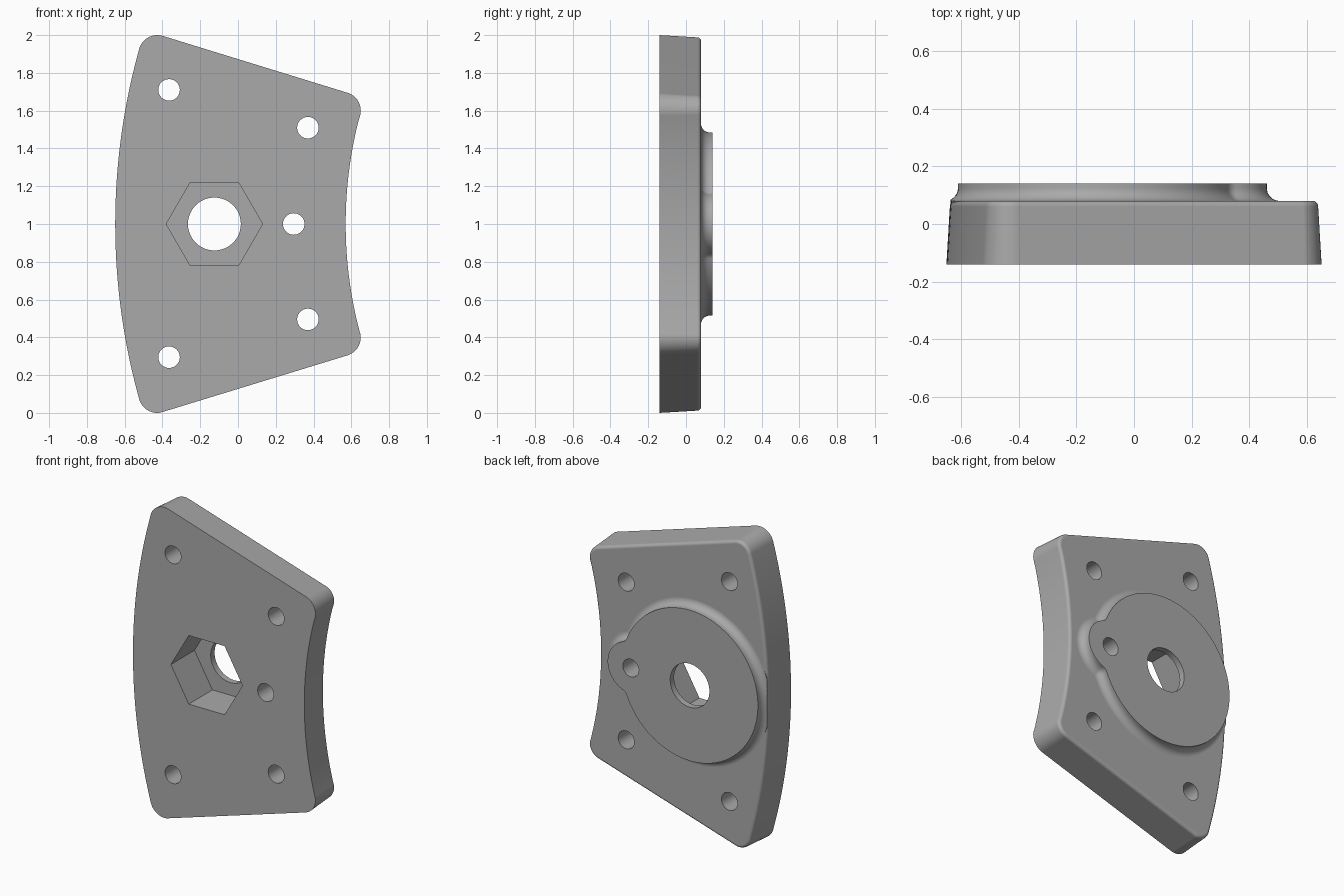
import bpy, bmesh, math

if "Cube" in bpy.data.objects:
    bpy.data.objects.remove(bpy.data.objects["Cube"])

CX, CZ = 2.8, 1.0            # centre of the two long edge arcs
R_OUT, R_IN, R_COR = 3.45, 2.23, 0.10


def arc(cx, cz, r, a0, a1, n):
    """n points along an arc, end point left out so arcs can be chained."""
    return [(cx + r * math.cos(a0 + (a1 - a0) * i / n),
             cz + r * math.sin(a0 + (a1 - a0) * i / n)) for i in range(n)]


def loft(name, rings):
    """Closed solid through rings given as (y, [(x, z), ...])."""
    bm = bmesh.new()
    rows = [[bm.verts.new((x, y, z)) for x, z in pts] for y, pts in rings]
    n = len(rows[0])
    for a, b in zip(rows, rows[1:]):
        for i in range(n):
            j = (i + 1) % n
            bm.faces.new((a[i], a[j], b[j], b[i]))
    bm.faces.new(rows[0])
    bm.faces.new(rows[-1])
    bmesh.ops.recalc_face_normals(bm, faces=bm.faces)
    me = bpy.data.meshes.new(name)
    bm.to_mesh(me)
    bm.free()
    ob = bpy.data.objects.new(name, me)
    bpy.context.collection.objects.link(ob)
    return ob


def plate_outline(o):
    """Rounded ring-sector outline, inset by o."""
    (lx, lz), (rx, rz) = (-0.427, 0.90), (0.55, 0.60)
    side = math.atan2(rx - lx, lz - rz)          # normal of the slanted edge
    left = math.pi - math.atan2(lz, CX - lx)
    right = math.atan2(rz, CX - rx)
    r, tau = R_COR - o, 2 * math.pi
    return (arc(rx, CZ + rz, r, -right, side, 12)
            + arc(lx, CZ + lz, r, side, left, 12)
            + arc(CX, CZ, R_OUT - o, left, tau - left, 40)
            + arc(lx, CZ - lz, r, tau - left, tau - side, 12)
            + arc(rx, CZ - rz, r, tau - side, tau + right, 12)
            + arc(CX, CZ, R_IN + o, math.pi + right, math.pi - right, 30))


def boss_outline(o):
    """Disc plus blended lobe, grown by o and kept within the plate edge."""
    x1, x2, r1, r2, f = -0.125, 0.295, 0.485, 0.165, 0.05
    d = x2 - x1
    a = ((r1 + f) ** 2 - (r2 + f) ** 2 + d * d) / (2 * d)
    h = math.sqrt((r1 + f) ** 2 - a * a)
    t1, t2, pi = math.atan2(h, a), math.atan2(h, a - d), math.pi
    pts = (arc(x2, CZ, r2 + o, -t2, t2, 24)
           + arc(x1 + a, CZ + h, f - o, pi + t2, pi + t1, 6)
           + arc(x1, CZ, r1 + o, t1, 2 * pi - t1, 96)
           + arc(x1 + a, CZ - h, f - o, pi - t1, pi - t2, 6))
    return [(max(x, CX - math.sqrt((R_OUT - 0.014) ** 2 - (z - CZ) ** 2)), z)
            for x, z in pts]


# plate: drafted sides and a rounded back edge
STEPS = 8
rings = [(-0.14, plate_outline(0))]
for i in range(STEPS + 1):
    t = math.pi / 2 * i / STEPS
    rings.append((0.06 + 0.02 * math.sin(t),
                  plate_outline(0.012 + 0.02 * (1 - math.cos(t)))))
plate = loft("mounting_plate", rings)

# raised boss with a concave fillet at its foot
F = 0.045
rings = [(0.04, boss_outline(F))]
for i in range(STEPS + 1):
    t = math.pi / 2 * i / STEPS
    rings.append((0.08 + F * (1 - math.cos(t)), boss_outline(F * (1 - math.sin(t)))))
rings.append((0.14, boss_outline(0)))
boss = loft("boss", rings)


def cutter(x, z, r, n, y1=0.2):
    ring = arc(x, z, r, 0, 2 * math.pi, n)
    return loft("cutter", [(-0.2, ring), (y1, ring)])


# screw holes, centre bore and hexagonal pocket
cutters = [cutter(x, z, 0.057, 32) for x, z in
           ((-0.365, 0.295), (-0.365, 1.71), (0.37, 0.495), (0.37, 1.51), (0.295, 1.0))]
cutters += [cutter(-0.125, CZ, 0.14, 48), cutter(-0.125, CZ, 0.255, 6, 0.10)]

bpy.context.view_layer.objects.active = plate
plate.select_set(True)
for tool in [boss] + cutters:
    mod = plate.modifiers.new("cut", 'BOOLEAN')
    mod.solver = 'EXACT'
    mod.operation = 'UNION' if tool is boss else 'DIFFERENCE'
    mod.object = tool
    bpy.ops.object.modifier_apply(modifier=mod.name)
    bpy.data.objects.remove(tool)

# smooth fillets, flat main faces
bpy.ops.object.shade_smooth_by_angle(angle=math.radians(30))
wn = plate.modifiers.new("flat_faces", 'WEIGHTED_NORMAL')
wn.keep_sharp = True

grey = bpy.data.materials.new("plain_grey")
grey.diffuse_color = (0.40, 0.40, 0.40, 1)
grey.use_nodes = True
grey.node_tree.nodes["Principled BSDF"].inputs["Base Color"].default_value = grey.diffuse_color
plate.data.materials.clear()
plate.data.materials.append(grey)
